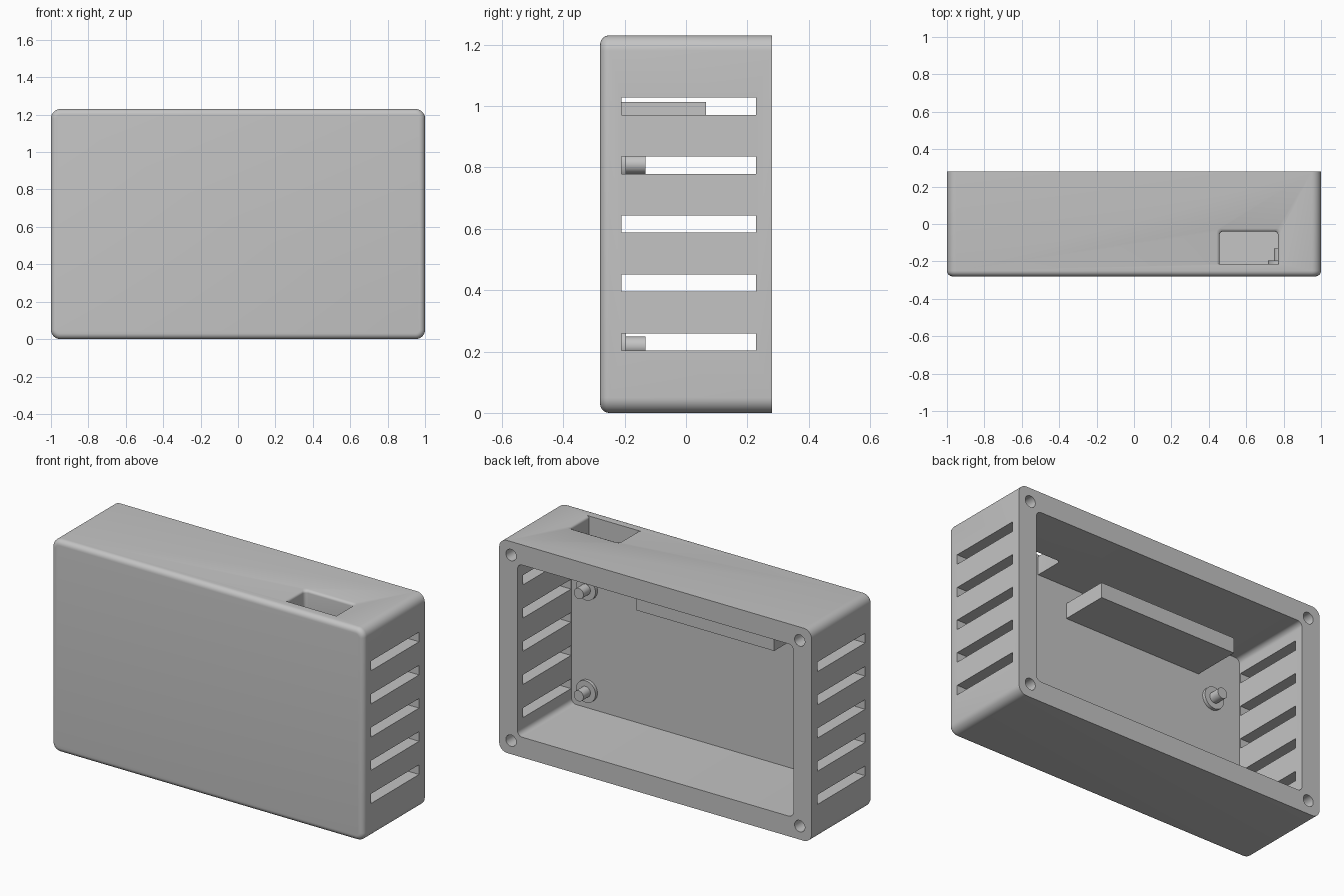
import bpy, bmesh, math
from mathutils import Vector, Matrix

if "Cube" in bpy.data.objects:
    bpy.data.objects.remove(bpy.data.objects["Cube"], do_unlink=True)

HEIGHT, BACK, FLOOR, RIM = 1.23, 0.28, -0.215, 0.117
MID = HEIGHT / 2

grey = bpy.data.materials.new("plain_grey")
grey.use_nodes = True
grey.diffuse_color = (0.55, 0.55, 0.55, 1)
grey.node_tree.nodes["Principled BSDF"].inputs["Base Color"].default_value = grey.diffuse_color


def finish(name, bm):
    bmesh.ops.recalc_face_normals(bm, faces=bm.faces)
    mesh = bpy.data.meshes.new(name)
    bm.to_mesh(mesh)
    bm.free()
    mesh.materials.append(grey)
    obj = bpy.data.objects.new(name, mesh)
    bpy.context.collection.objects.link(obj)
    return obj


def box_mesh(lo, hi):
    bm = bmesh.new()
    bmesh.ops.create_cube(bm, size=1)
    lo, hi = Vector(lo), Vector(hi)
    for v in bm.verts:
        v.co = (lo + hi) / 2 + v.co * (hi - lo)
    return bm


def round_edges(bm, rule, radius, segments):
    edges = [e for e in bm.edges if rule(*(v.co for v in e.verts))]
    bmesh.ops.bevel(bm, geom=edges, offset=radius, segments=segments,
                    profile=0.5, affect="EDGES", clamp_overlap=True)


def along(axis):
    return lambda a, b: abs(a[axis] - b[axis]) > 0.1 and (a - b).length - abs(a[axis] - b[axis]) < 1e-4


def add_cylinder(bm, x, z, y0, y1, radius, sides=32):
    place = Matrix.Translation((x, (y0 + y1) / 2, z)) @ Matrix.Rotation(math.pi / 2, 4, "X")
    bmesh.ops.create_cone(bm, cap_ends=True, segments=sides, radius1=radius,
                          radius2=radius, depth=y1 - y0, matrix=place)


def smooth(obj):
    bpy.ops.object.select_all(action="DESELECT")
    obj.select_set(True)
    bpy.context.view_layer.objects.active = obj
    bpy.ops.object.shade_smooth_by_angle(angle=math.radians(35))


def cut(target, cutter):
    mod = target.modifiers.new("cut", "BOOLEAN")
    mod.operation, mod.solver, mod.object = "DIFFERENCE", "EXACT", cutter
    bpy.context.view_layer.objects.active = target
    bpy.ops.object.modifier_apply(modifier=mod.name)
    bpy.data.objects.remove(cutter, do_unlink=True)


# Outer shell: rounded corners, softened front edge, sharp back edge
bm = box_mesh((-1, -BACK, 0), (1, BACK, HEIGHT))
round_edges(bm, along(1), 0.05, 8)
round_edges(bm, lambda a, b: max(a.y, b.y) < -BACK + 1e-4, 0.03, 6)
shell = finish("enclosure_shell", bm)

# Open cavity
bm = box_mesh((RIM - 1, FLOOR, RIM), (1 - RIM, BACK + 0.1, HEIGHT - RIM))
round_edges(bm, along(1), 0.03, 6)
cut(shell, finish("cavity_cutter", bm))

# Vent slots through both side walls
for i in range(5):
    z = MID + (i - 2) * 0.192
    cut(shell, finish("slot_cutter", box_mesh((-1.1, -0.21, z - 0.028), (1.1, 0.228, z + 0.028))))

# Blind screw holes in the back rim
for sx in (-1, 1):
    for sz in (-1, 1):
        bm = bmesh.new()
        add_cylinder(bm, sx * 0.924, MID + sz * (MID - 0.078), 0, BACK + 0.1, 0.033)
        cut(shell, finish("screw_hole_cutter", bm))

# Port opening in the top wall, with a rounded outer lip on three sides
bm = box_mesh((0.457, FLOOR, 1.05), (0.77, -0.04, HEIGHT))
round_edges(bm, lambda a, b: along(2)(a, b) and a.y > -0.1, 0.02, 5)
LIP = 0.016
for k in range(4):
    bmesh.ops.bisect_plane(bm, geom=bm.verts[:] + bm.edges[:] + bm.faces[:],
                           plane_co=(0, 0, HEIGHT - LIP * (1 - k / 4)), plane_no=(0, 0, 1))
for v in bm.verts:
    t = max(0, v.co.z - HEIGHT + LIP)
    flare = LIP - math.sqrt(max(0, LIP ** 2 - t ** 2))
    v.co.x += flare if v.co.x > 0.61 else -flare
    if v.co.y > -0.1:
        v.co.y += flare
top = [f for f in bm.faces if all(v.co.z > HEIGHT - 1e-4 for v in f.verts)]
raised = bmesh.ops.extrude_face_region(bm, geom=top)["geom"]
bmesh.ops.translate(bm, vec=(0, 0, 0.05), verts=[g for g in raised if isinstance(g, bmesh.types.BMVert)])
bmesh.ops.delete(bm, geom=[f for f in top if f.is_valid], context="FACES_ONLY")
cut(shell, finish("port_cutter", bm))
smooth(shell)

# Inner shelf standing on the front wall
finish("inner_shelf", box_mesh((-0.61, FLOOR - 0.01, 0.925), (0.27, 0.065, 1.013)))

# Four mounting posts: wide collar with a thin pin
for side, x in (("left", 0.78), ("right", -0.70)):
    for level, z in (("upper", 0.81), ("lower", 0.218)):
        bm = bmesh.new()
        add_cylinder(bm, x, z, FLOOR - 0.01, -0.196, 0.063)
        add_cylinder(bm, x, z, -0.2, -0.132, 0.031)
        smooth(finish(f"{level}_{side}_mounting_post", bm))
